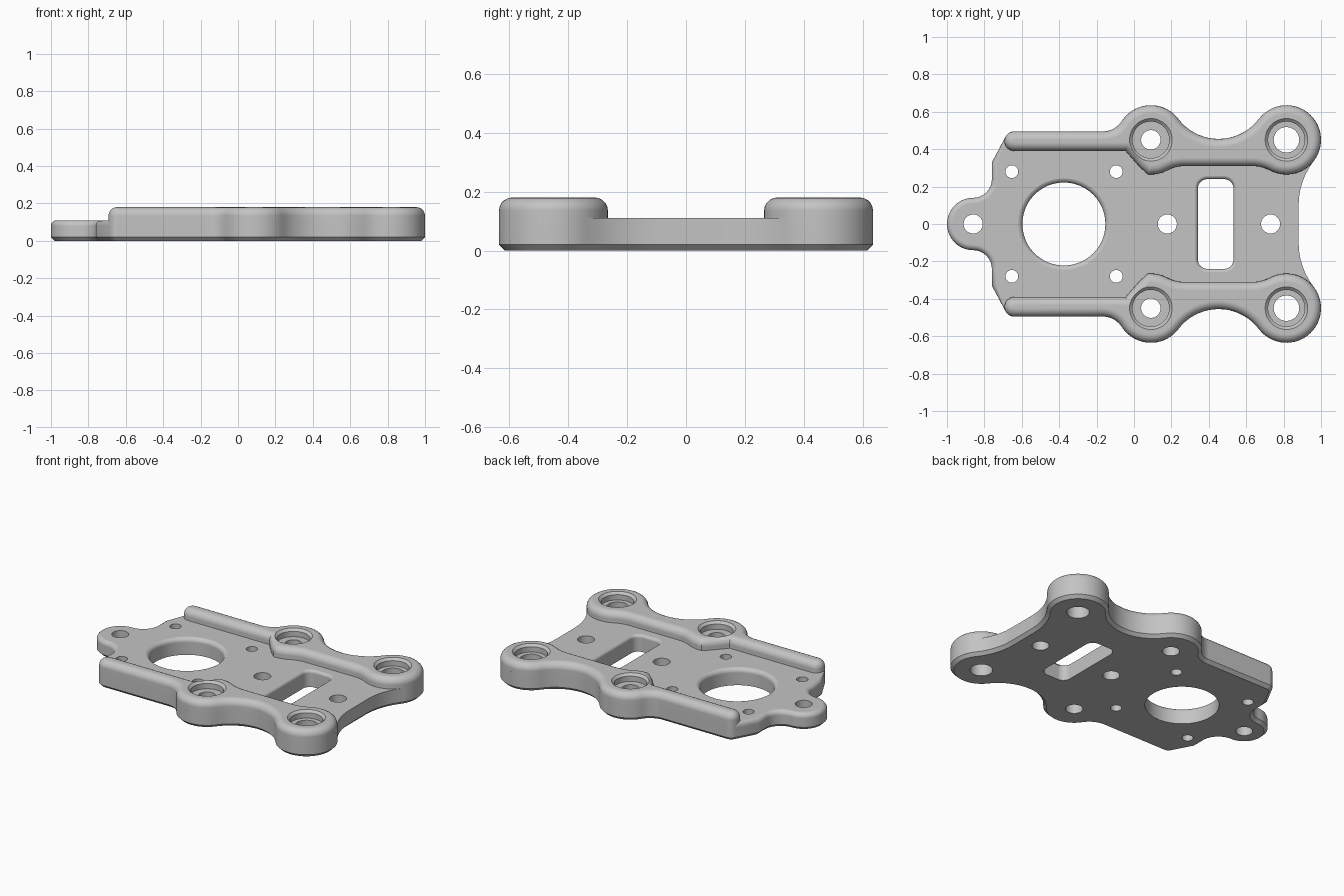
import bpy, bmesh, math

cube = bpy.data.objects.get("Cube")
if cube:
    bpy.data.objects.remove(cube)

grey = bpy.data.materials.new("plain grey")
grey.use_nodes = True
COLOUR = (0.55, 0.55, 0.55, 1)
grey.diffuse_color = COLOUR
grey.node_tree.nodes["Principled BSDF"].inputs["Base Color"].default_value = COLOUR


def arc(cx, cy, r, start, end, step=6):
    n = max(2, round(abs(end - start) / step))
    angles = [math.radians(start + (end - start) * i / n) for i in range(n + 1)]
    return [(cx + r * math.cos(a), cy + r * math.sin(a)) for a in angles]


def clean(points, gap=0.006):
    """Drop points that nearly repeat the one before."""
    out = []
    for p in points:
        if not out or math.dist(p, out[-1]) > gap:
            out.append(p)
    return out if math.dist(out[0], out[-1]) > gap else out[:-1]


def mirrored(points):
    return [(x, -y) for x, y in reversed(points)]


def new_object(name, bm):
    bmesh.ops.recalc_face_normals(bm, faces=bm.faces)
    mesh = bpy.data.meshes.new(name)
    bm.to_mesh(mesh)
    bm.free()
    mesh.materials.append(grey)
    ob = bpy.data.objects.new(name, mesh)
    bpy.context.collection.objects.link(ob)
    return ob


def add_stack(bm, rings):
    """Skin a closed solid through rings of equal point count."""
    loops = [[bm.verts.new(p) for p in ring] for ring in rings]
    for a, b in zip(loops, loops[1:]):
        for i in range(len(a)):
            j = (i + 1) % len(a)
            bm.faces.new((a[i], a[j], b[j], b[i]))
    bm.faces.new(loops[0])
    bm.faces.new(loops[-1])


def slab(name, outline, z0, z1, round_top, top_rule, chamfer):
    bm = bmesh.new()
    add_stack(bm, [[(x, y, z) for x, y in outline] for z in (z0, z1)])
    bmesh.ops.recalc_face_normals(bm, faces=bm.faces)

    def edges_at(z):
        return [e for e in bm.edges if all(abs(v.co.z - z) < 1e-5 for v in e.verts)]

    top = [e for e in edges_at(z1) if top_rule((e.verts[0].co + e.verts[1].co) / 2)]
    bmesh.ops.bevel(bm, geom=top, offset=round_top, segments=5, profile=0.5,
                    affect='EDGES', clamp_overlap=False)
    if chamfer:
        bmesh.ops.bevel(bm, geom=edges_at(z0), offset=chamfer, segments=1,
                        affect='EDGES', clamp_overlap=False)
    return new_object(name, bm)


# Shared outer edge: rail fillet, first boss, valley, second boss
BOSS_Y, BOSS_R = 0.45, 0.185
BOSSES = (0.09, 0.815)
rail_cap = (-0.64, 0.443, 0.0525)
front_part = arc(-0.1665, 0.615, 0.12, -90, -32.8) + arc(BOSSES[0], BOSS_Y, BOSS_R, 147.2, 37.2)
front_part += arc(0.4525, 0.725, 0.27, 217.2, 322.8)

# Base plate with end ear
half = arc(-0.86, 0, 0.14, 180, 90) + arc(-0.86, 0.24, 0.1, -90, 0, 9)
half += [(-0.76, 0.33)] + arc(*rail_cap, 152, 90) + front_part
half += arc(BOSSES[1], BOSS_Y, BOSS_R, 142.8, -37.9) + arc(1.265, 0.1, 0.385, 142.1, 180)
plate = slab("base_plate", clean(half + mirrored(half)), 0, 0.11, 0.03,
             lambda c: c.x < -0.69, 0.02)

# Raised rail with two bosses, mirrored to the back further down
rail = arc(*rail_cap, 270, 90, 9) + front_part
rail += arc(BOSSES[1], BOSS_Y, BOSS_R, 142.8, -118)
rail += arc(0.634, 0.11, 0.2, 62, 90) + arc(0.27, 0.11, 0.2, 90, 118)
rail += arc(BOSSES[0], BOSS_Y, BOSS_R, -62, -95) + [(0.03, 0.305), (-0.045, 0.3905)]
rails = slab("raised_rails", mirrored(clean(rail)), 0.04, 0.18, 0.045, lambda c: True, 0)

# Hole cutters
holes = bmesh.new()


def cut(cx, cy, profile, hx=0.0, hy=0.0):
    """Round or slotted cutter; profile lists (radius, height)."""
    rings = []
    for r, z in profile:
        ring = []
        for sx, sy, a in ((1, 1, 0), (-1, 1, 90), (-1, -1, 180), (1, -1, 270)):
            pts = arc(cx + sx * hx, cy + sy * hy, r, a, a + 90, 7.5)
            ring += pts if hx or hy else pts[:-1]
        rings.append([(x, y, z) for x, y in ring])
    add_stack(holes, rings)


def flared(r, lip):
    """Straight wall ending in a rounded lip at the plate top."""
    curve = [(r + lip * (1 - math.cos(t)), 0.11 - lip + lip * math.sin(t))
             for t in (i * math.pi / 12 for i in range(6))]
    return [(r, -0.1)] + curve + [(r + lip, 0.112), (r + lip, 0.3)]


cut(-0.375, 0, flared(0.222, 0.028))
cut(0.437, 0, flared(0.05, 0.02), 0.045, 0.19)
for x in (-0.86, 0.178, 0.73):
    cut(x, 0, [(0.051, -0.1), (0.051, 0.3)])
for side in (-1, 1):
    for x in (-0.653, -0.095):
        cut(x, side * 0.28, [(0.034, -0.1), (0.034, 0.3)])
    for x, r in zip(BOSSES, (0.052, 0.068)):
        cut(x, side * BOSS_Y, [(r, -0.1), (r, 0.13), (0.098, 0.13), (0.098, 0.165),
                               (0.115, 0.181), (0.115, 0.3)])
cutter = new_object("hole_cutter", holes)
cutter.hide_render = True

# Cut, mirror and shade the parts
for ob in (plate, rails):
    bpy.ops.object.select_all(action='DESELECT')
    ob.select_set(True)
    bpy.context.view_layer.objects.active = ob
    drill = ob.modifiers.new("holes", 'BOOLEAN')
    drill.operation, drill.solver, drill.object = 'DIFFERENCE', 'EXACT', cutter
    bpy.ops.object.modifier_apply(modifier=drill.name)
    if ob is rails:
        flip = ob.modifiers.new("mirror", 'MIRROR')
        flip.use_axis = (False, True, False)
        flip.use_mirror_merge = False
        bpy.ops.object.modifier_apply(modifier=flip.name)
    bpy.ops.object.shade_smooth_by_angle(angle=math.radians(30))
    weigh = ob.modifiers.new("weighted normals", 'WEIGHTED_NORMAL')
    weigh.keep_sharp = True
bpy.data.objects.remove(cutter)
